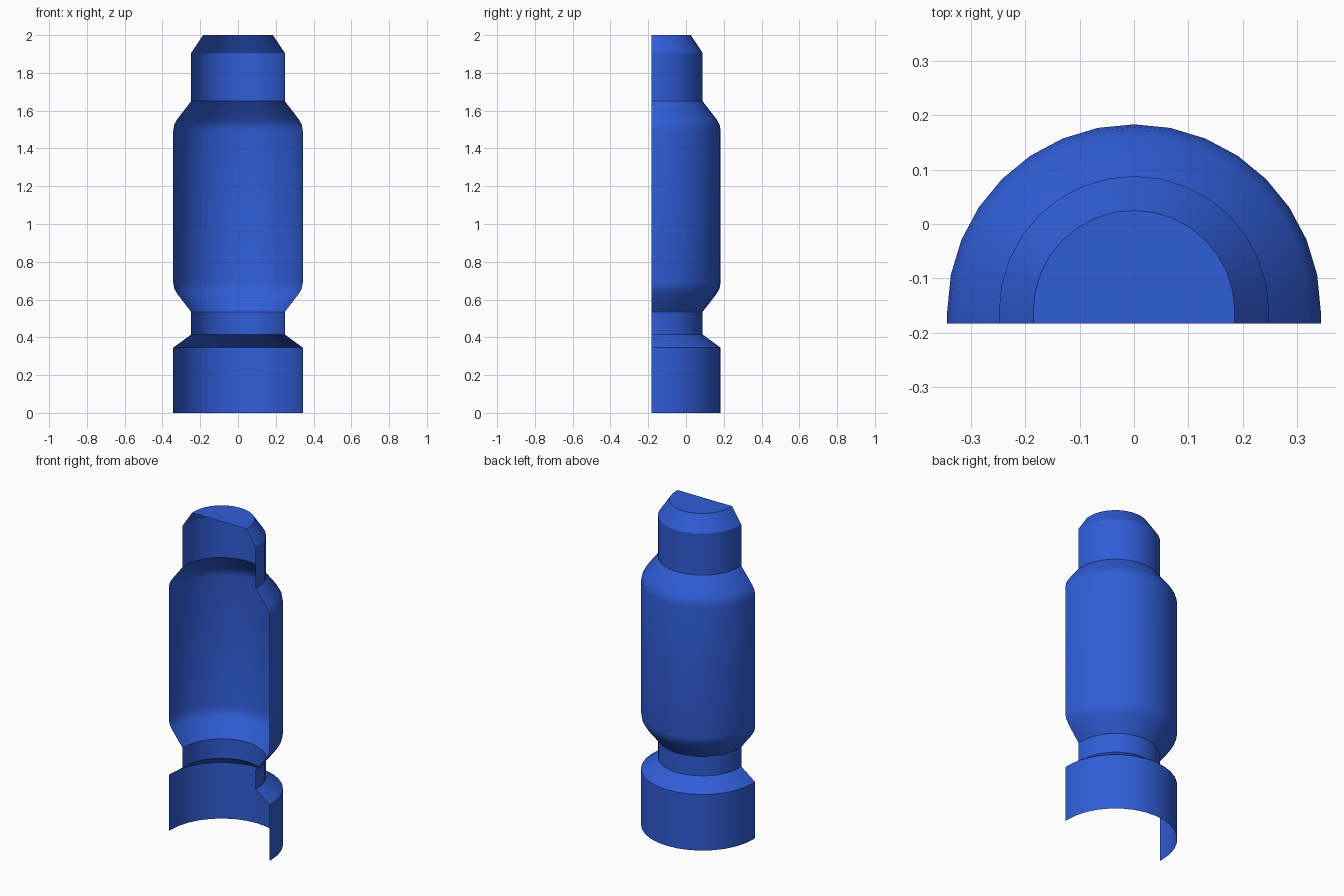
import bpy, bmesh, math

if "Cube" in bpy.data.objects:
    bpy.data.objects.remove(bpy.data.objects["Cube"])

# Shell profile as (radius, height), bottom to top
profile = [(0.343, 0), (0.343, 0.345), (0.248, 0.415), (0.248, 0.535),
           (0.323, 0.632), (0.338, 0.66), (0.343, 0.69),
           (0.343, 1.495), (0.338, 1.525), (0.323, 1.553),
           (0.248, 1.65), (0.248, 1.905), (0.185, 2.0)]
STEPS = 16
CENTRE_Y, FRONT_Y = -0.16, -0.183


def half_ring(bm, r, z):
    """Half circle with short straight ends reaching the open front."""
    pts = [(r, FRONT_Y)]
    for i in range(STEPS + 1):
        a = math.pi * i / STEPS
        pts.append((r * math.cos(a), CENTRE_Y + r * math.sin(a)))
    pts.append((-r, FRONT_Y))
    return [bm.verts.new((x, y, z)) for x, y in pts]


# Half shell, open at the front and underneath
bm = bmesh.new()
rings = [half_ring(bm, r, z) for r, z in profile]
for lo, hi in zip(rings, rings[1:]):
    for i in range(len(lo) - 1):
        bm.faces.new((lo[i], lo[i + 1], hi[i + 1], hi[i]))

# Flat top cap
bm.faces.new(rings[-1])

mesh = bpy.data.meshes.new("half_column_shell")
bm.to_mesh(mesh)
bm.free()
shell = bpy.data.objects.new("half_column_shell", mesh)
bpy.context.collection.objects.link(shell)

# Blue finish
mat = bpy.data.materials.new("blue")
mat.diffuse_color = (0.03, 0.11, 0.68, 1)
mat.use_nodes = True
mat.node_tree.nodes["Principled BSDF"].inputs["Base Color"].default_value = mat.diffuse_color
mesh.materials.append(mat)

# Smooth sides with crisp ridges
bpy.context.view_layer.objects.active = shell
shell.select_set(True)
bpy.ops.object.shade_smooth_by_angle(angle=math.radians(30))
